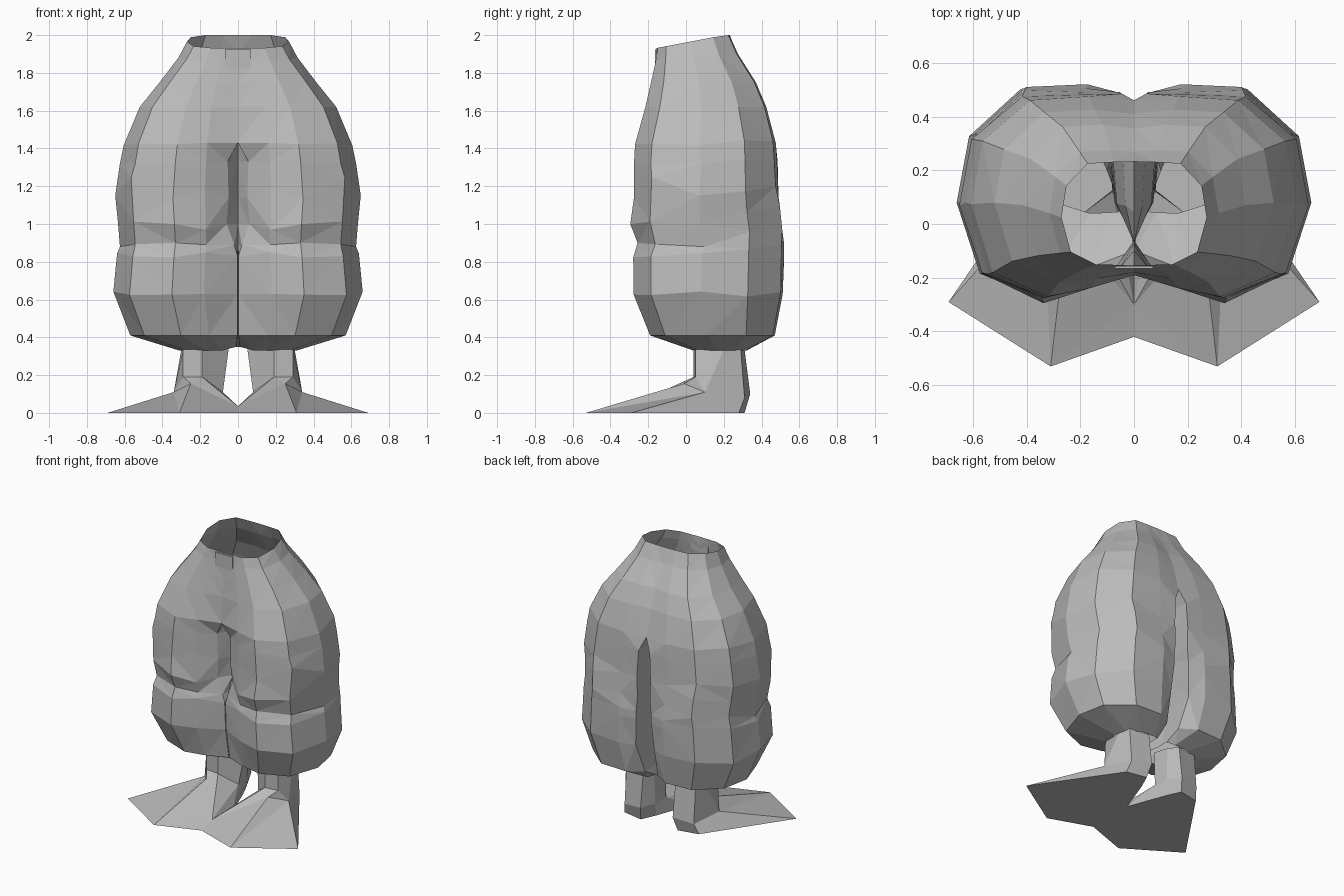
import bpy, bmesh, random
from mathutils import Vector

if "Cube" in bpy.data.objects:
    bpy.data.objects.remove(bpy.data.objects["Cube"])
random.seed(4)

# Single grey material
grey = bpy.data.materials.new("plain grey")
grey.use_nodes = True
COLOUR = (0.5, 0.5, 0.5, 1)
grey.diffuse_color = COLOUR
grey.node_tree.nodes["Principled BSDF"].inputs["Base Color"].default_value = COLOUR


def finish(name, bm, mirror=True):
    """Turn a bmesh into a flat-shaded object, mirrored across x."""
    bmesh.ops.recalc_face_normals(bm, faces=bm.faces[:])
    mesh = bpy.data.meshes.new(name)
    bm.to_mesh(mesh)
    bm.free()
    mesh.materials.append(grey)
    obj = bpy.data.objects.new(name, mesh)
    bpy.context.collection.objects.link(obj)
    if mirror:
        mod = obj.modifiers.new("mirror", 'MIRROR')
        mod.merge_threshold = 0.001


def bridge(bm, a, b, count, closed):
    """Join two rows of vertices with quads."""
    for i in range(count if closed else count - 1):
        j = (i + 1) % count
        bm.faces.new((a[i], a[j], b[j], b[i]))


# Trousers, upper rings: z, tilt, half width, front y, back y, centre front y, centre back y
UPPER = [
    (1.965, .19, .270, -.150, .230, -.155, .232),
    (1.88, .08, .315, -.160, .275, -.155, .270),
    (1.75, .00, .415, -.185, .370, -.165, .355),
    (1.62, .00, .520, -.215, .425, -.180, .410),
]
# Leg rings: z, half width, front y, back y, centre front y, centre back y,
# front gap, back gap, inner thigh hollow
LEGS = [
    (1.43, .605, -.265, .475, -.190, .460, 0, 0, 0),
    (1.33, .625, -.272, .482, -.165, .485, .055, .045, .04),
    (1.14, .650, -.278, .490, -.160, .490, .050, .055, .08),
    (1.00, .635, -.290, .505, -.150, .490, .060, .050, .085),
    (0.89, .625, -.255, .520, -.150, .490, .020, .060, .085),
    (0.83, .640, -.280, .520, -.150, .490, .003, .060, .085),
    (0.63, .660, -.280, .512, -.140, .475, .003, .075, .09),
    (0.41, .570, -.190, .470, -.100, .400, .003, .050, .06),
    (0.33, .310, .040, .320, .050, .290, .010, .040, .04),
]
# Outer section between centre front and centre back: width fraction, depth fraction
SECTION = [(.53, 0), (.87, .12), (1, .46), (.93, .77), (.64, .985)]
# Cloth folds: height shift of single points, by (ring height, column)
FOLDS = {(1.14, 3): .10, (1.14, 5): .03, (1.14, 6): .06, (1.0, 5): .05, (1.0, 6): .08,
         (.89, 5): .06, (.89, 6): .09, (.83, 5): .04, (.83, 6): .06,
         (.89, 2): .01, (.83, 1): .02, (1.14, 1): .04, (1.0, 1): -.03}


def outer_points(w, f, b, cf, cb, gf=0, gb=0):
    pts = [(gf, cf), (max(.27 * w, gf + .01), cf + .65 * (f - cf))]
    pts += [(u * w, f + v * (b - f)) for u, v in SECTION]
    return pts + [(max(.28 * w, gb + .01), b), (gb, cb)]


def upper_ring(bm, z, tilt, *shape):
    return [bm.verts.new((x, y, min(2, z + tilt * (y - .02)))) for x, y in outer_points(*shape)]


def leg_ring(bm, z, w, f, b, cf, cb, gf, gb, hollow):
    pts = outer_points(w, f, b, cf, cb, gf, gb)
    span = cb - cf
    # Inner thigh: hollow behind, touching the other leg near the front
    pts += [(hollow, cf + .65 * span), (hollow * .8, cf + .36 * span), (0, cf + .14 * span)]
    verts = []
    for i, (x, y) in enumerate(pts):
        dz = FOLDS.get((z, i), 0)
        if z > .5 and 1 < i < 7:  # uneven cloth
            dz += random.uniform(-.015, .015)
            y += random.uniform(-.006, .006)
        if z < .4 and i in (0, 8, 9, 10, 11):  # raised seam between the legs
            dz = .02
        verts.append(bm.verts.new((x, y, z + dz)))
    return verts


bm = bmesh.new()
rings = [upper_ring(bm, *r) for r in UPPER] + [leg_ring(bm, *r) for r in LEGS]
for upper, lower in zip(rings, rings[1:]):
    closed = len(upper) == 12
    bridge(bm, upper, lower, 12 if closed else 9, closed)
bmesh.ops.triangulate(bm, faces=bm.faces[:])
finish("trousers", bm)

# Ankles and webbed feet: top, middle and sole points for each column
COLUMNS = [
    ((.19, .04, .335), (.19, .04, .19), (0, -.42, 0)),
    ((.29, .05, .335), (.29, .05, .19), (.31, -.53, 0)),
    ((.30, .20, .335), (.34, .10, .11), (.69, -.29, 0)),
    ((.28, .29, .335), (.28, .31, .08), (.30, .28, 0)),
    ((.13, .31, .335), (.13, .34, .10), (.15, .31, 0)),
    ((.08, .25, .335), (.09, .23, .10), (.10, .20, 0)),
    ((.05, .15, .335), (.08, .12, .11), (0, -.07, 0)),
]
bm = bmesh.new()
top, middle, sole = [[bm.verts.new(c[k]) for c in COLUMNS] for k in range(3)]
bridge(bm, top, middle, 7, True)
# Instep folds down to each toe, then the heel
instep = bm.verts.new((.25, -.01, .155))
web = bm.verts.new((0, -.30, .035))
for tri in ((middle[0], middle[1], instep), (middle[1], middle[2], instep),
            (middle[2], sole[1], instep), (middle[2], sole[2], sole[1]),
            (middle[0], instep, web), (instep, sole[1], web), (sole[1], sole[0], web),
            (middle[6], middle[0], web), (sole[6], middle[6], web)):
    bm.faces.new(tri)
bridge(bm, middle[2:], sole[2:], 5, False)
bm.faces.new(sole)
finish("webbed_feet", bm)

# Small fastening tab at the front of the waist
bm = bmesh.new()
bmesh.ops.create_cube(bm, size=1)
bmesh.ops.scale(bm, vec=Vector((.14, .008, .10)), verts=bm.verts)
bmesh.ops.translate(bm, vec=Vector((0, -.161, 1.873)), verts=bm.verts)
finish("waist_tab", bm, mirror=False)
